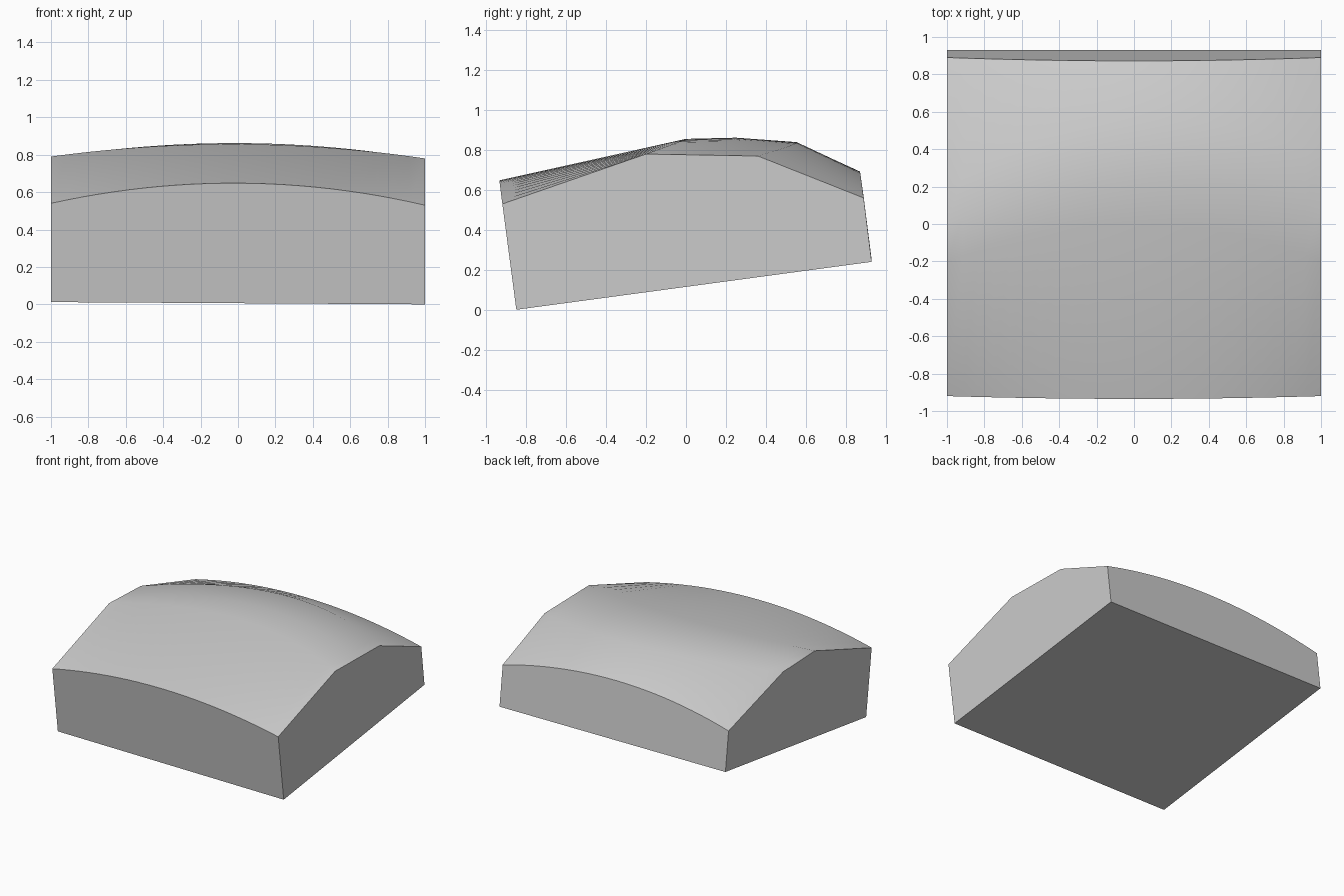
import bpy
import bmesh
import math

cube = bpy.data.objects.get("Cube")
if cube:
    bpy.data.objects.remove(cube, do_unlink=True)

# Single grey material
grey = bpy.data.materials.new("light grey")
grey.use_nodes = True
colour = (0.6, 0.6, 0.6, 1)
grey.diffuse_color = colour
grey.node_tree.nodes["Principled BSDF"].inputs["Base Color"].default_value = colour

# (y, z) stations of the domed top: at the -x end, the middle and the +x end
ROWS = [
    ((-0.92, 0.54), (-0.935, 0.648), (-0.92, 0.53)),   # front rim
    ((-0.20, 0.79), (0.0, 0.856), (-0.20, 0.78)),      # front crease
    ((0.0, 0.782), (0.25, 0.862), (0.08, 0.775)),      # crown
    ((0.20, 0.775), (0.55, 0.84), (0.36, 0.77)),       # rear crease
    ((0.89, 0.565), (0.872, 0.692), (0.89, 0.56)),     # back rim
]
BASE = [((-0.85, 0.012), (0.93, 0.252)), ((-0.85, 0.0), (0.93, 0.24))]
COLS = 24


def arc(row, x):
    """Parabola through the three stations of a row."""
    a, b, c = row
    return [q + (r - p) / 2 * x + ((p + r) / 2 - q) * x * x
            for p, q, r in zip(a, b, c)]


bm = bmesh.new()
xs = [2 * i / COLS - 1 for i in range(COLS + 1)]
grid = [[bm.verts.new((x, *arc(row, x))) for x in xs] for row in ROWS]

# Domed top
for near, far in zip(grid, grid[1:]):
    for i in range(COLS):
        bm.faces.new((near[i], near[i + 1], far[i + 1], far[i]))

# Tilted flat base, ends and sides
(lf, lb), (rf, rb) = [[bm.verts.new((x, *p)) for p in side]
                      for x, side in zip((-1, 1), BASE)]
bm.faces.new((lf, lb, rb, rf))
bm.faces.new([lf, rf] + grid[0][::-1])
bm.faces.new([rb, lb] + grid[-1])
bm.faces.new([lb, lf] + [r[0] for r in grid])
bm.faces.new([rf, rb] + [r[-1] for r in grid[::-1]])
bmesh.ops.recalc_face_normals(bm, faces=bm.faces)

mesh = bpy.data.meshes.new("domed_block")
bm.to_mesh(mesh)
bm.free()
block = bpy.data.objects.new("domed_block", mesh)
bpy.context.collection.objects.link(block)
mesh.materials.append(grey)

# Smooth dome, crisp rim
bpy.ops.object.select_all(action='DESELECT')
block.select_set(True)
bpy.context.view_layer.objects.active = block
bpy.ops.object.shade_smooth_by_angle(angle=math.radians(32))
